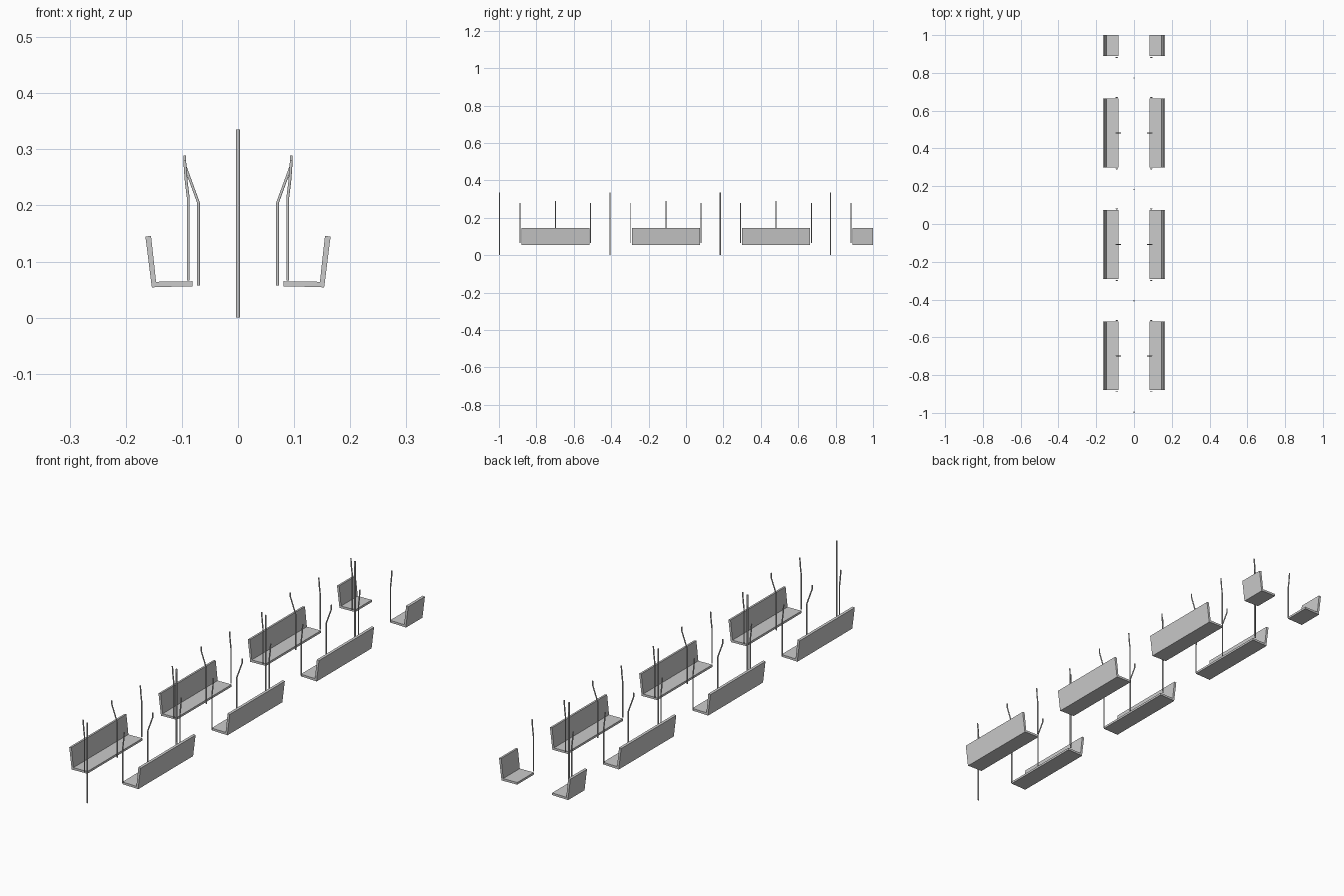
import bpy, bmesh
from math import cos, sin, tau

if "Cube" in bpy.data.objects:
    bpy.data.objects.remove(bpy.data.objects["Cube"])

PITCH = 0.59          # spacing of the repeated bays along y
SIDES = 8


def finish(bm, name):
    bmesh.ops.recalc_face_normals(bm, faces=bm.faces)
    me = bpy.data.meshes.new(name)
    bm.to_mesh(me)
    bm.free()
    ob = bpy.data.objects.new(name, me)
    bpy.context.collection.objects.link(ob)
    return ob


def loft(name, rings):
    """Closed solid through a list of equal-sized point rings."""
    bm = bmesh.new()
    loops = [[bm.verts.new(p) for p in ring] for ring in rings]
    n = len(loops[0])
    for a, b in zip(loops, loops[1:]):
        for i in range(n):
            j = (i + 1) % n
            bm.faces.new((a[i], a[j], b[j], b[i]))
    bm.faces.new(loops[0])
    bm.faces.new(loops[-1])
    return finish(bm, name)


def pole(name, path, y, r):
    """Upright tube following (x, z) points."""
    ob = loft(name, [[(x + r * cos(tau * (i + .5) / SIDES),
                       y + r * sin(tau * (i + .5) / SIDES), z)
                      for i in range(SIDES)] for x, z in path])
    for p in ob.data.polygons:
        p.use_smooth = len(p.vertices) == 4
    return ob


def mirrored(ob):
    m = ob.modifiers.new("mirror", 'MIRROR')
    m.use_axis[0] = True
    m.use_mirror_merge = False


# L-shaped bench section: seat pan and leaning backrest
BENCH = [(0.081, 0.056), (0.148, 0.0545), (0.153, 0.053), (0.165, 0.1445),
         (0.155, 0.146), (0.146, 0.064), (0.081, 0.065)]
BENCH[2] = (0.1535, 0.0535)
END_RAIL = [(0.0885, 0.066), (0.0885, 0.212), (0.0925, 0.245), (0.095, 0.28)]
MID_RAIL = [(0.0705, 0.057), (0.0705, 0.205), (0.095, 0.272), (0.095, 0.289)]

for k in range(4):
    off = k * PITCH
    y0, y1 = -0.88 + off, min(-0.516 + off, 1.0)

    # benches on both sides (the last bay is cut short)
    mirrored(loft(f"bench_{k}", [[(x, y, z) for x, z in BENCH] for y in (y0, y1)]))

    # grab rails at the bench ends and middle
    mirrored(pole(f"front_rail_{k}", END_RAIL, y0 - 0.008, 0.0027))
    if k < 3:
        mirrored(pole(f"rear_rail_{k}", END_RAIL, y1 + 0.006, 0.0027))
        mirrored(pole(f"middle_rail_{k}", MID_RAIL, (y0 + y1) / 2, 0.0027))

    # floor-to-ceiling pole in the aisle
    pole(f"aisle_pole_{k}", [(0, 0), (0, 0.335)], -0.9967 + off, 0.0035)
